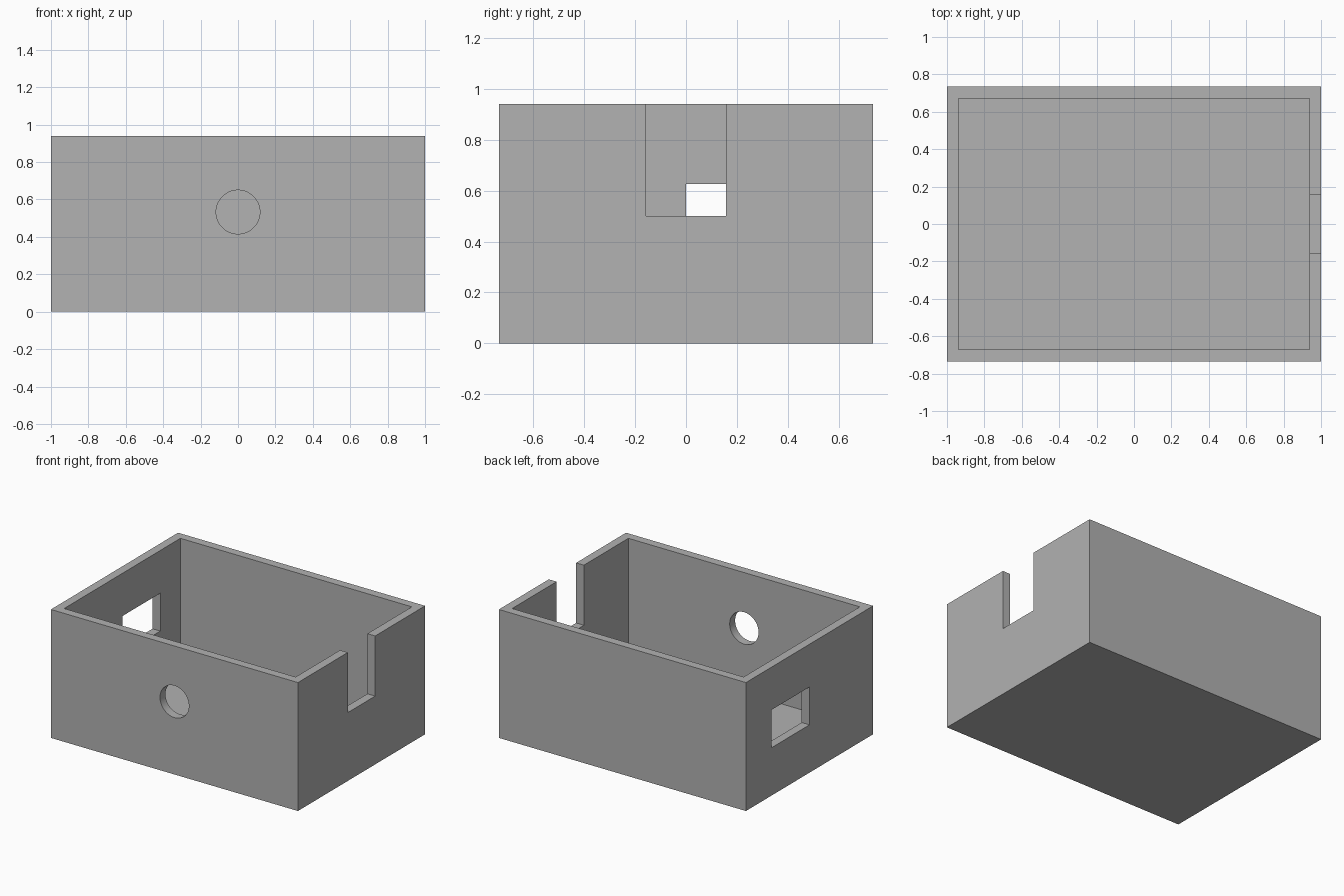
import bpy
from math import pi

if "Cube" in bpy.data.objects:
    bpy.data.objects.remove(bpy.data.objects["Cube"], do_unlink=True)

HALF_X, HALF_Y, HEIGHT, WALL = 1.0, 0.735, 0.94, 0.063

grey = bpy.data.materials.new("plain_grey")
grey.use_nodes = True
colour = (0.445, 0.445, 0.445, 1)
grey.diffuse_color = colour
grey.node_tree.nodes["Principled BSDF"].inputs["Base Color"].default_value = colour


def box(name, low, high):
    """Axis-aligned block between two corners."""
    centre = [(a + b) / 2 for a, b in zip(low, high)]
    bpy.ops.mesh.primitive_cube_add(size=1, location=centre)
    ob = bpy.context.object
    ob.name = name
    ob.scale = [b - a for a, b in zip(low, high)]
    bpy.ops.object.transform_apply(location=True, rotation=True, scale=True)
    ob.data.materials.append(grey)
    return ob


def cut(target, cutter):
    """Subtract the cutter from the target, then discard it."""
    cutter.hide_render = True
    mod = target.modifiers.new(cutter.name, 'BOOLEAN')
    mod.operation = 'DIFFERENCE'
    mod.solver = 'EXACT'
    mod.object = cutter
    bpy.context.view_layer.objects.active = target
    bpy.ops.object.modifier_apply(modifier=mod.name)
    bpy.data.objects.remove(cutter, do_unlink=True)


# Open-topped box with an even wall and floor
case = box("open_case", (-HALF_X, -HALF_Y, 0), (HALF_X, HALF_Y, HEIGHT))
cut(case, box("cavity", (WALL - HALF_X, WALL - HALF_Y, WALL - 0.003),
              (HALF_X - WALL, HALF_Y - WALL, HEIGHT + 0.2)))

# Slot open to the rim in the +x wall
cut(case, box("rim_slot", (HALF_X - 0.2, -0.158, 0.5),
              (HALF_X + 0.2, 0.158, HEIGHT + 0.2)))

# Rectangular opening in the -x wall
cut(case, box("side_opening", (-HALF_X - 0.2, 0, 0.35),
              (-HALF_X + 0.2, 0.44, 0.627)))

# Round hole in the front wall
bpy.ops.mesh.primitive_cylinder_add(vertices=64, radius=0.117, depth=0.4,
                                    location=(0, -HALF_Y, 0.533),
                                    rotation=(pi / 2, 0, 0))
hole = bpy.context.object
hole.name = "front_hole"
hole.data.materials.append(grey)
cut(case, hole)

# Smooth hole wall, crisp edges elsewhere
bpy.ops.object.select_all(action='DESELECT')
case.select_set(True)
bpy.context.view_layer.objects.active = case
bpy.ops.object.shade_smooth_by_angle(angle=pi / 6)
